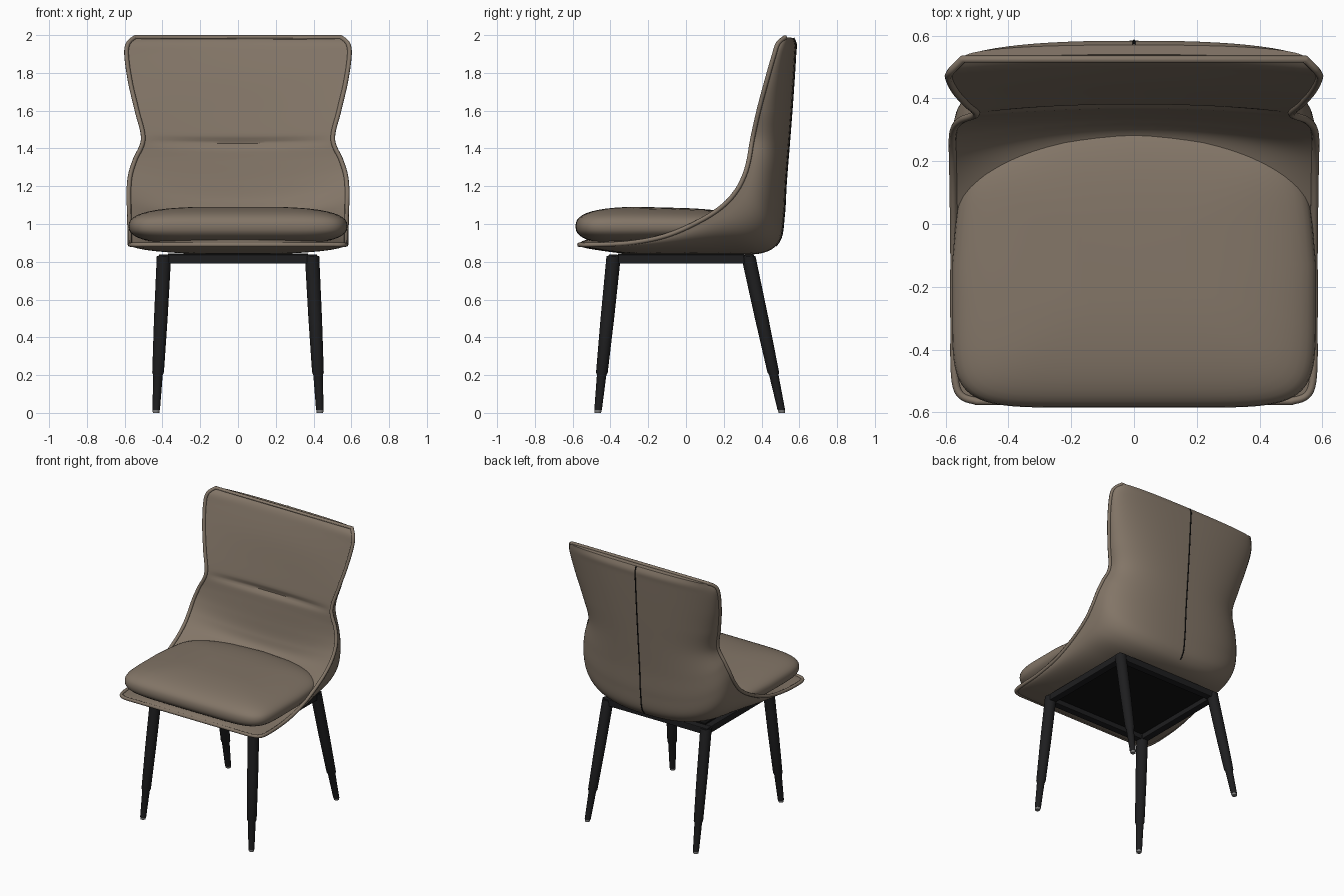
import bpy
import bmesh
from math import sin, cos, pi, exp, radians
from mathutils import Vector

cube = bpy.data.objects.get("Cube")
if cube:
    bpy.data.objects.remove(cube)


def material(name, rgb):
    mat = bpy.data.materials.new(name)
    mat.use_nodes = True
    mat.diffuse_color = (*rgb, 1)
    mat.node_tree.nodes["Principled BSDF"].inputs["Base Color"].default_value = (*rgb, 1)
    return mat


taupe = material("taupe_upholstery", (.225, .178, .135))
black = material("black_metal", (.013, .013, .014))
dark = material("dark_lining", (.006, .006, .006))
grey = material("grey_foot_pad", (.2, .2, .2))


def add_object(name, data, mat):
    obj = bpy.data.objects.new(name, data)
    bpy.context.scene.collection.objects.link(obj)
    data.materials.append(mat)
    return obj


def loft(name, rings, mat, angle=40):
    """Skin closed rings of points and cap both ends."""
    bm = bmesh.new()
    loops = [[bm.verts.new(p) for p in ring] for ring in rings]
    for a, b in zip(loops, loops[1:]):
        for i in range(len(a)):
            j = (i + 1) % len(a)
            bm.faces.new((a[i], a[j], b[j], b[i]))
    bm.faces.new(loops[0])
    bm.faces.new(loops[-1])
    bmesh.ops.recalc_face_normals(bm, faces=bm.faces)
    mesh = bpy.data.meshes.new(name)
    bm.to_mesh(mesh)
    bm.free()
    for face in mesh.polygons:
        face.use_smooth = True
    mesh.set_sharp_from_angle(angle=radians(angle))
    return add_object(name, mesh, mat)


def tube(name, points, radius, mat, cyclic=False):
    curve = bpy.data.curves.new(name, "CURVE")
    curve.dimensions = "3D"
    curve.bevel_depth = radius
    curve.bevel_resolution = 2
    spline = curve.splines.new("POLY")
    spline.points.add(len(points) - 1)
    for target, p in zip(spline.points, points):
        target.co = (*p, 1)
    spline.use_cyclic_u = cyclic
    return add_object(name, curve, mat)


def box(name, low, high, mat, bevel=0):
    bm = bmesh.new()
    bmesh.ops.create_cube(bm, size=1)
    for v in bm.verts:
        v.co = [(a + b) / 2 + c * (b - a) for a, b, c in zip(low, high, v.co)]
    mesh = bpy.data.meshes.new(name)
    bm.to_mesh(mesh)
    bm.free()
    obj = add_object(name, mesh, mat)
    if bevel:
        mod = obj.modifiers.new("soft_edges", "BEVEL")
        mod.width = bevel
        mod.segments = 2
    return obj


def smooth_rows(rows, steps):
    """Resample rows of numbers with a Catmull-Rom spline."""
    out = []
    last = len(rows) - 1
    for i in range(last):
        quad = [rows[max(0, min(last, i + k))] for k in (-1, 0, 1, 2)]
        for s in range(steps):
            t = s / steps
            out.append([b + t / 2 * (c - a + t * (2 * a - 5 * b + 4 * c - d
                        + t * (3 * (b - c) + d - a))) for a, b, c, d in zip(*quad)])
    out.append(list(rows[-1]))
    return out


def power(value, exponent):
    return (1 if value >= 0 else -1) * abs(value) ** exponent


# Shell rows: rim half width, rim y z, inner centre y z, outer centre y z
shell_rows = [
    (.50, -.565, .89, -.565, .9, -.56, .88),
    (.565, -.52, .89, -.51, .92, -.49, .865),
    (.573, -.3, .9, -.3, .95, -.3, .842),
    (.573, -.1, .94, -.1, .97, -.05, .84),
    (.575, .08, 1.02, .12, 1.0, .2, .84),
    (.577, .2, 1.1, .28, 1.04, .4, .845),
    (.578, .27, 1.18, .325, 1.12, .495, .91),
    (.57, .31, 1.26, .345, 1.22, .52, 1.05),
    (.545, .333, 1.34, .36, 1.33, .53, 1.22),
    (.502, .352, 1.45, .375, 1.44, .546, 1.42),
    (.535, .385, 1.6, .41, 1.6, .56, 1.6),
    (.57, .425, 1.75, .45, 1.77, .572, 1.77),
    (.59, .465, 1.89, .49, 1.9, .58, 1.9),
    (.582, .487, 1.955, .512, 1.955, .583, 1.95),
    (.545, .525, 1.988, .54, 1.988, .57, 1.985),
]
rows = smooth_rows(shell_rows, 10)
half = 32
rings, rim, seam = [], [], []
for w, ry, rz, fy, fz, by, bz in rows:
    # Stitched crease across the backrest
    fy += .018 * exp(-((fz - 1.43) / .02) ** 2)
    ring = []
    for k in range(2 * half):
        a = pi * k / half
        if k <= half:
            x, d, cy, cz = power(cos(a), .8), abs(sin(a)) ** .8, by, bz
        else:
            x, d, cy, cz = cos(a), sin(a) ** 2, fy, fz
        ring.append((w * x, ry + d * (cy - ry), rz + d * (cz - rz)))
    rings.append(ring)
    rim.append(Vector((w, ry, rz)))
    if by > .47:
        seam.append((0, by, bz))
loft("upholstered_shell", rings, taupe)

# Piping around the whole rim and the seam down the back
mirrored = [Vector((-p.x, p.y, p.z)) for p in reversed(rim)]
tube("rim_piping", rim + mirrored, .012, taupe, cyclic=True)
tube("back_seam", seam, .004, dark)

# Seat cushion: a pillow with a bowed rear edge
rings = []
levels, sides = 24, 96
for i in range(1, levels):
    phi = -pi / 2 + pi * i / levels
    spread, lift = cos(phi) ** .6, power(sin(phi), .8)
    ring = []
    for k in range(sides):
        a = 2 * pi * k / sides
        u, v = spread * power(cos(a), .3), spread * power(sin(a), .3)
        rear = max(0, v)
        x = .58 * u * (1 - .05 * rear)
        y = -.13 + .455 * v - .13 * rear * u * u
        z = .988 + lift * (.104 - .012 * max(0, v + .3))
        ring.append((x, y, z))
    rings.append(ring)
loft("seat_cushion", rings, taupe, 60)

# Under-seat frame of square tubes with a dark panel inside
front, rear, side = -.41, .36, .42
low, high, bar = .79, .838, .05
for name, y in (("front_rail", front), ("rear_rail", rear - bar)):
    box(name, (-side, y, low), (side, y + bar, high), black, .005)
for name, x in (("right_rail", -side), ("left_rail", side - bar)):
    box(name, (x, front + bar, low), (x + bar, rear - bar, high), black, .005)
box("under_panel", (-side + bar, front + bar, .825), (side - bar, rear - bar, .845), dark)


# Tapered, splayed legs with a stepped lower section and a foot pad
def round_bar(name, top, foot, profile, mat):
    rings = []
    for z, r in profile:
        c = foot.lerp(top, z / top.z)
        rings.append([(c.x + r * cos(2 * pi * k / 20), c.y + r * sin(2 * pi * k / 20), z)
                      for k in range(20)])
    loft(name, rings, mat)


leg_profile = [(.014, .02), (.2, .025), (.215, .031), (.5, .036), (.83, .038)]
for sx, hand in ((-1, "right"), (1, "left")):
    for place, top_y, foot_y in (("front", -.383, -.467), ("rear", .33, .508)):
        top, foot = Vector((sx * .392, top_y, .83)), Vector((sx * .434, foot_y, 0))
        round_bar(f"{place}_{hand}_leg", top, foot, leg_profile, black)
        round_bar(f"{place}_{hand}_foot_pad", top, foot, [(0, .017), (.014, .019)], grey)
